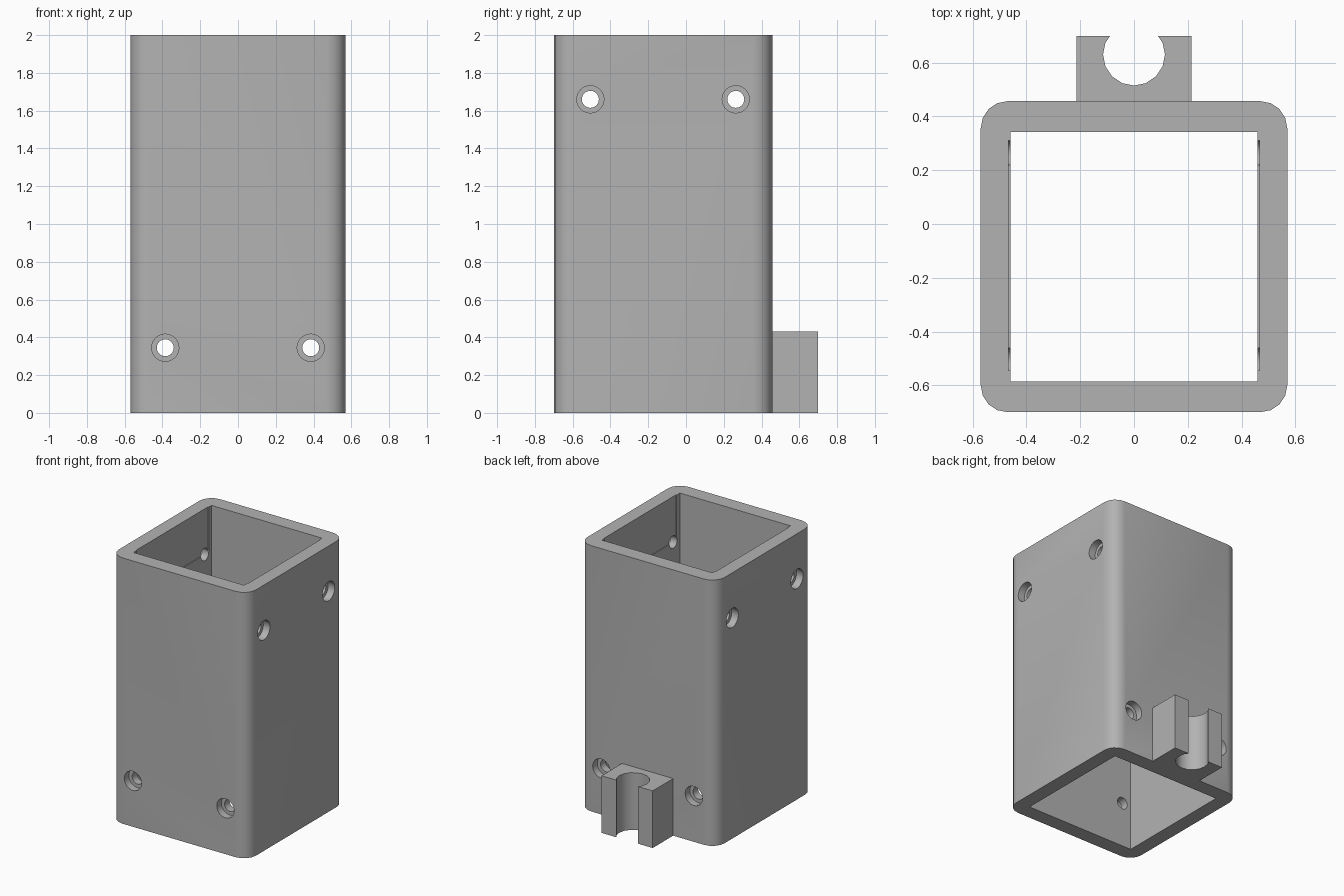
import bpy, bmesh
from math import radians, pi
from mathutils import Matrix, Vector

default = bpy.data.objects.get("Cube")
if default:
    bpy.data.objects.remove(default, do_unlink=True)

GREY = (0.45, 0.45, 0.45, 1)
grey = bpy.data.materials.new("plain grey")
grey.use_nodes = True
grey.diffuse_color = GREY
grey.node_tree.nodes["Principled BSDF"].inputs["Base Color"].default_value = GREY


def add_object(name, bm):
    mesh = bpy.data.meshes.new(name)
    bmesh.ops.recalc_face_normals(bm, faces=bm.faces)
    bm.to_mesh(mesh)
    bm.free()
    mesh.materials.append(grey)
    obj = bpy.data.objects.new(name, mesh)
    bpy.context.collection.objects.link(obj)
    return obj


def box(name, low, high, radius=0):
    """Box between two corners, with optional rounded upright edges."""
    low, high = Vector(low), Vector(high)
    bm = bmesh.new()
    bmesh.ops.create_cube(bm, size=1)
    for v in bm.verts:
        v.co = (low + high) / 2 + v.co * (high - low)
    if radius:
        upright = [e for e in bm.edges
                   if abs(e.verts[0].co.z - e.verts[1].co.z) > 0.1]
        bmesh.ops.bevel(bm, geom=upright, offset=radius, segments=4,
                        profile=0.5, affect='EDGES')
    return add_object(name, bm)


def rod(name, centre, radius, length, axis, sides=32):
    bm = bmesh.new()
    bmesh.ops.create_cone(bm, cap_ends=True, segments=sides, radius1=radius,
                          radius2=radius, depth=length)
    turn = {'X': Matrix.Rotation(pi / 2, 4, 'Y'),
            'Y': Matrix.Rotation(pi / 2, 4, 'X'), 'Z': Matrix()}[axis]
    bmesh.ops.transform(bm, matrix=Matrix.Translation(centre) @ turn, verts=bm.verts)
    return add_object(name, bm)


def cut(obj, cutter):
    mod = obj.modifiers.new("cut", 'BOOLEAN')
    mod.operation, mod.solver, mod.object = 'DIFFERENCE', 'EXACT', cutter
    bpy.context.view_layer.objects.active = obj
    bpy.ops.object.modifier_apply(modifier=mod.name)
    bpy.data.objects.remove(cutter, do_unlink=True)


# Square tube with rounded outer corners
HALF, FRONT, BACK, TOP = 0.57, -0.70, 0.457, 2.0
MID = (FRONT + BACK) / 2
tube = box("square_tube", (-HALF, FRONT, 0), (HALF, BACK, TOP), 0.1)
cut(tube, box("bore", (-0.46, -0.585, -0.1), (0.46, 0.342, TOP + 0.1)))

# Shallow recesses inside the side walls, above the upper screw holes
cut(tube, box("wall_recess", (-0.466, -0.545, 1.66), (0.466, 0.31, TOP + 0.1)))

# Counterbored screw holes: low through front and back, high through the sides
SINK = 0.055
for s in (-1, 1):
    x, y = s * 0.385, MID + s * 0.385
    cut(tube, rod("screw_hole", (x, MID, 0.345), 0.045, 2, 'Y'))
    cut(tube, rod("screw_hole", (0, y, 1.66), 0.045, 2, 'X'))
    for side in (-1, 1):
        wall_y = FRONT if side < 0 else BACK
        cut(tube, rod("counterbore", (x, wall_y, 0.345), 0.072, 2 * SINK, 'Y'))
        cut(tube, rod("counterbore", (side * HALF, y, 1.66), 0.072, 2 * SINK, 'X'))

# Open clip on the back
clip = box("back_clip", (-0.213, BACK - 0.02, 0), (0.213, 0.70, 0.43))
cut(clip, rod("clip_bore", (0, 0.63, 0.2), 0.115, 1, 'Z', 16))

for obj in (tube, clip):
    bpy.ops.object.select_all(action='DESELECT')
    obj.select_set(True)
    bpy.context.view_layer.objects.active = obj
    bpy.ops.object.shade_smooth_by_angle(angle=radians(30))
